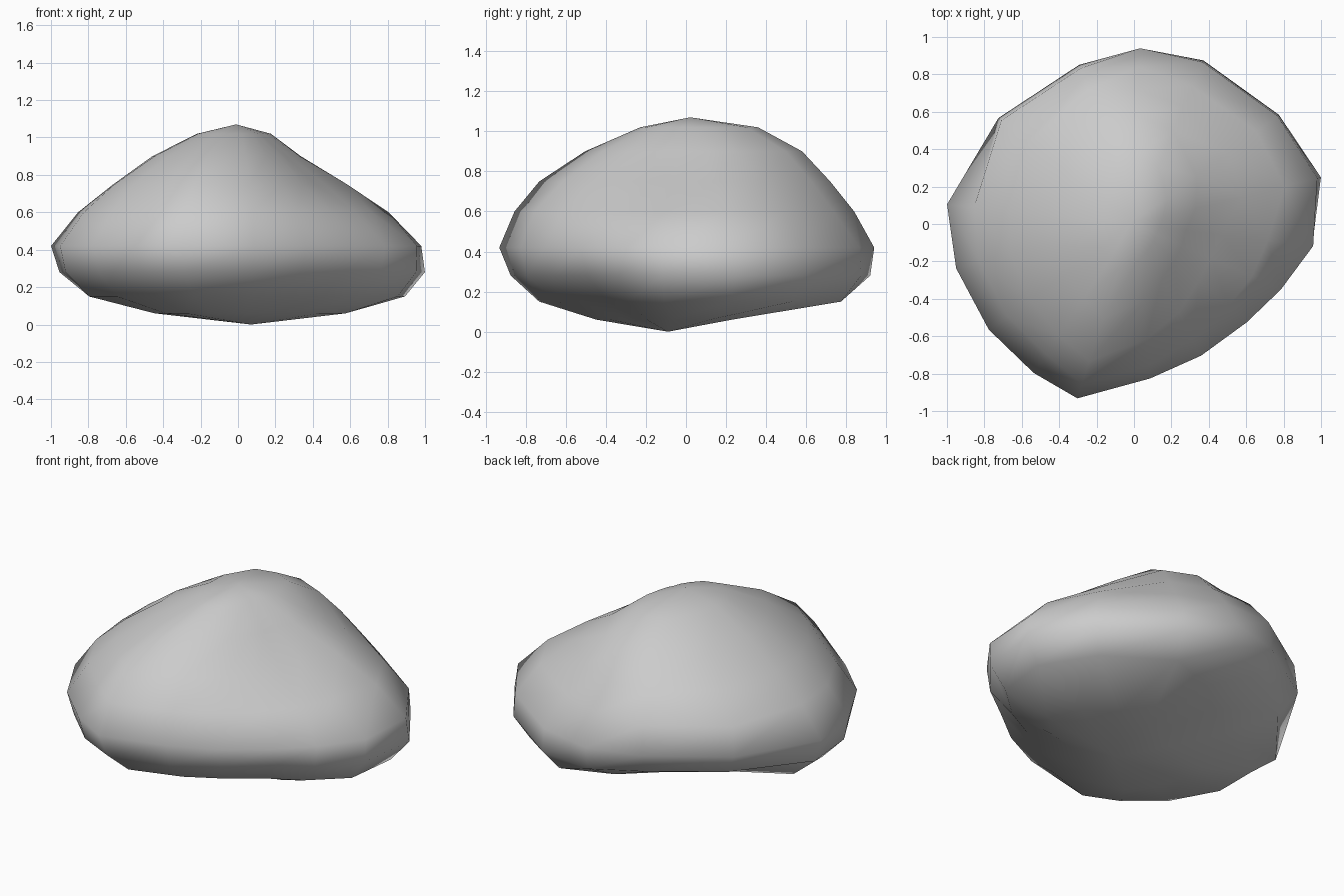
import bpy, bmesh
from math import radians, sin, cos

if "Cube" in bpy.data.objects:
    bpy.data.objects.remove(bpy.data.objects["Cube"])

# Directions (degrees, counter-clockwise from +x) placed on the boulder's corners
ANGLES = [-7, 14, 37, 67, 88, 109, 142, 174, 194, 216, 236, 252, 276, 297, 319, 336]

# Horizontal cross-sections: height -> radius (hundredths) in each direction
SECTIONS = {
    0.06: [58, 50, 38, 24, 20, 18, 20, 44, 46, 48, 50, 47, 38, 34, 36, 48],
    0.15: [86, 92, 88, 84, 66, 52, 50, 80, 82, 80, 78, 77, 64, 59, 60, 71],
    0.28: [96, 103, 97, 95, 92, 80, 81, 96, 95, 92, 92, 92, 80, 75, 75, 84],
    0.42: [96.5, 101, 96, 94, 94, 90, 92, 100.5, 98, 96, 96, 98, 83, 79, 80, 86],
    0.60: [72, 83, 82, 80, 84, 88, 90, 86, 85, 84, 84, 90, 76, 69, 67, 69],
    0.75: [47, 60, 63, 68, 72, 76, 71, 67, 68, 69, 72, 77, 62, 53, 46, 45],
    0.90: [28, 34, 42, 54, 58, 57, 49, 46, 46, 46, 48, 53, 42, 33, 29, 28],
    1.02: [14, 16, 22, 33, 36, 35, 27, 22, 22, 22, 23, 24, 20, 16, 14, 13],
}

bm = bmesh.new()
rings = [[bm.verts.new((r / 100 * cos(radians(a)), r / 100 * sin(radians(a)), z))
          for a, r in zip(ANGLES, radii)] for z, radii in SECTIONS.items()]
n = len(ANGLES)

# Sides: bridge neighbouring sections
for low, high in zip(rings, rings[1:]):
    for i in range(n):
        j = (i + 1) % n
        bm.faces.new((low[i], low[j], high[j], high[i]))

# Resting point underneath and the summit
bottom = bm.verts.new((0.07, -0.09, 0))
summit = bm.verts.new((-0.01, 0.02, 1.07))
for i in range(n):
    j = (i + 1) % n
    bm.faces.new((bottom, rings[0][j], rings[0][i]))
    bm.faces.new((summit, rings[-1][i], rings[-1][j]))

bmesh.ops.recalc_face_normals(bm, faces=bm.faces)
for f in bm.faces:
    f.smooth = True

mesh = bpy.data.meshes.new("boulder")
bm.to_mesh(mesh)
bm.free()
boulder = bpy.data.objects.new("boulder", mesh)
bpy.context.collection.objects.link(boulder)
